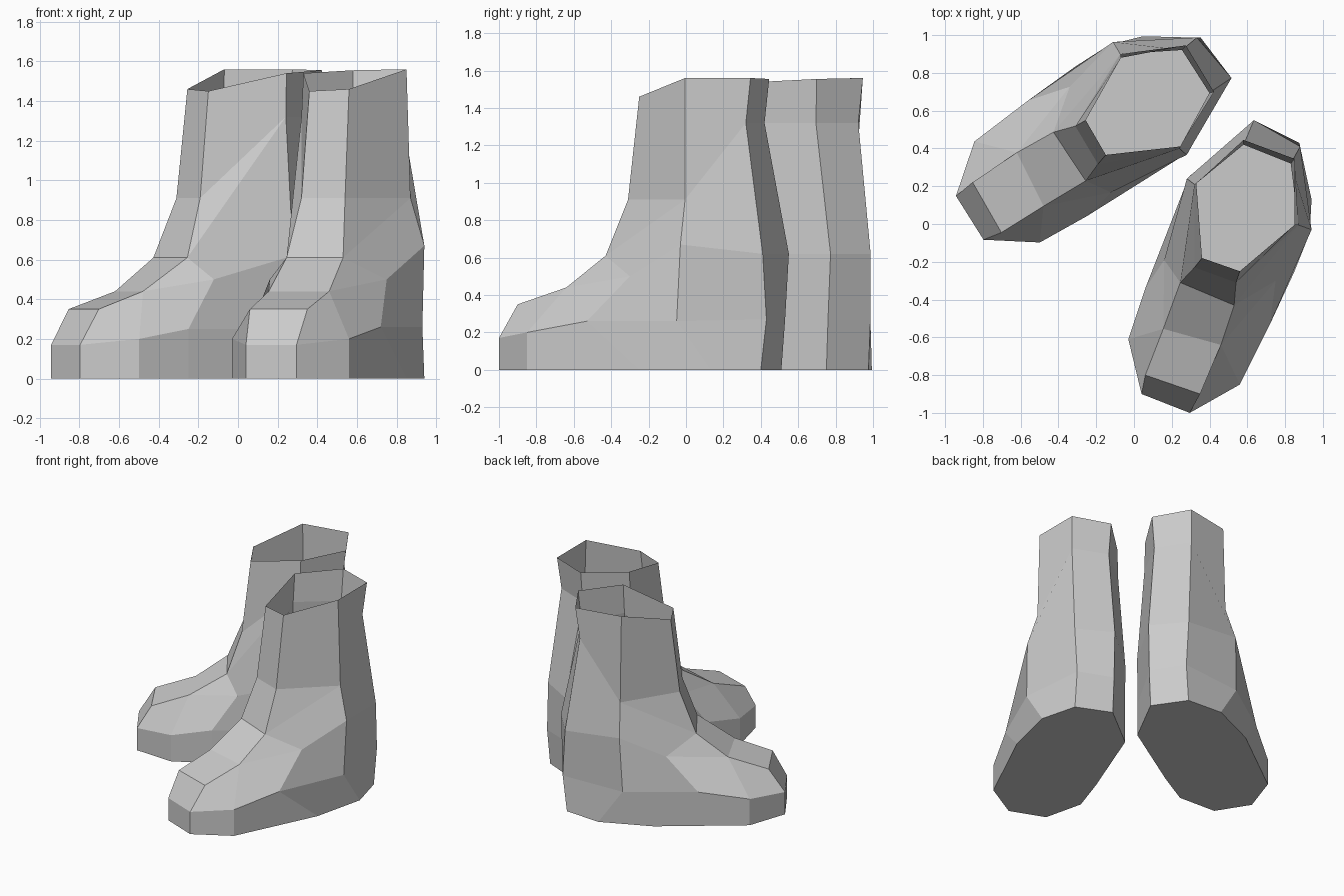
import bpy, bmesh
from math import radians
from mathutils import Matrix

if "Cube" in bpy.data.objects:
    bpy.data.objects.remove(bpy.data.objects["Cube"])

# Foot contour just above the sole: toe, outer side, heel, inner side
welt = [(.295, -1, .17), (.56, -.85, .2), (.72, -.53, .26), (.93, -.05, .26), (.875, .43, .27),
        (.625, .53, .27), (.29, .25, .25), (.06, -.34, .25), (-.03, -.61, .2), (.04, -.9, .17)]
sole = [(x, y, 0) for x, y, z in welt]
sole[2], sole[3] = (.85, -.25, 0), (.94, .13, 0)
sole[4], sole[5] = (.87, .40, 0), (.62, .51, 0)

# Ridge pairs running up the front of the boot (outer, inner)
toe_o, toe_i = (.35, -.9, .35), (.06, -.8, .35)
step_o, step_i = (.46, -.64, .44), (.155, -.555, .44)
ankle_o, ankle_i = (.53, -.43, .61), (.245, -.31, .61)
shin_o, shin_i = (.54, -.31, .91), (.32, -.23, .91)
side_o, side_i = (.75, -.3, .5), (.16, -.19, .5)

# Rear columns of the shaft: outer, heel outer, heel inner, inner
heel = [(.94, -.03, .67), (.88, .41, .62), (.635, .55, .62), (.28, .24, .62)]
neck = [(.87, -.005, .91), (.83, .32, 1.32), (.58, .42, 1.32), (.32, .21, 1.32)]
rim = [(.85, -.005, 1.56), (.85, .345, 1.56), (.58, .445, 1.555), (.33, .215, 1.54)]

# Repeated points in a ring collapse columns, so feet and shaft share one loft
rings = [sole, welt,
         [toe_o, step_o, side_o, *heel, side_i, step_i, toe_i],
         [step_o, step_o, side_o, *heel, side_i, step_i, step_i],
         [ankle_o] * 3 + neck + [ankle_i] * 3,
         [shin_o] * 3 + neck + [shin_i] * 3,
         [(.56, -.25, 1.46)] * 3 + rim + [(.36, -.18, 1.45)] * 3]


def make_boot(name, matrix, mirrored):
    bm = bmesh.new()
    verts = {}

    def face(points):
        points = list(dict.fromkeys(points))
        if len(points) < 3:
            return
        for p in points:
            if p not in verts:
                verts[p] = bm.verts.new(p)
        bm.faces.new([verts[p] for p in points])

    face(sole[::-1])
    for low, high in zip(rings, rings[1:]):
        for i in range(10):
            j = (i + 1) % 10
            face([low[i], low[j], high[j], high[i]])
    bm.transform(matrix)
    if mirrored:
        bmesh.ops.reverse_faces(bm, faces=bm.faces[:])
    mesh = bpy.data.meshes.new(name)
    bm.to_mesh(mesh)
    bm.free()
    bpy.context.collection.objects.link(bpy.data.objects.new(name, mesh))


# One boot in place, the other mirrored and turned
make_boot("left_boot", Matrix.Identity(4), False)
turn = (Matrix.Translation((.095, .046, 0)) @ Matrix.Rotation(radians(100.8), 4, 'Z')
        @ Matrix.Diagonal((1, -1, 1, 1)))
make_boot("right_boot", turn, True)
